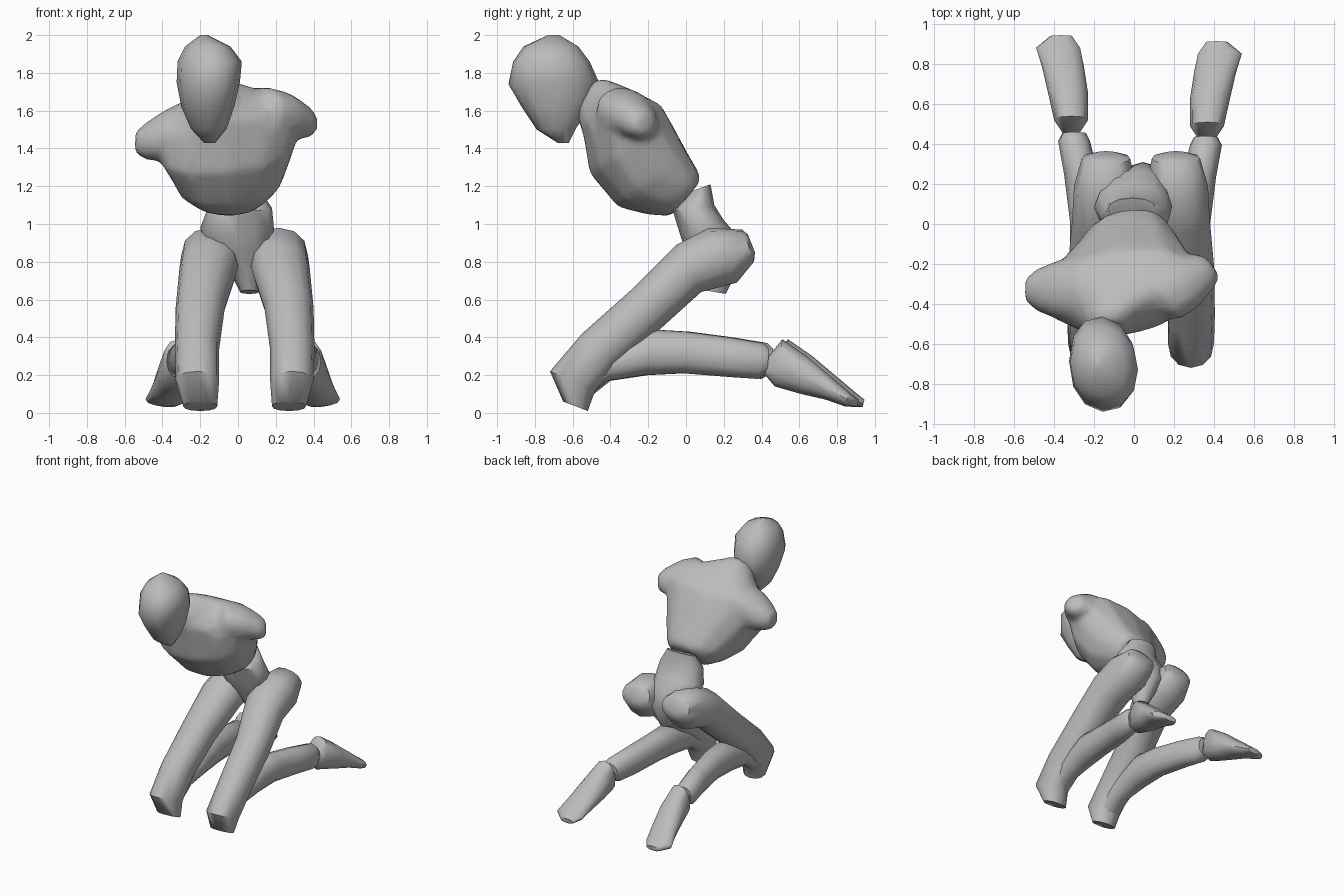
import bpy, bmesh, math
from mathutils import Vector

cube = bpy.data.objects.get("Cube")
if cube:
    bpy.data.objects.remove(cube, do_unlink=True)

GREY = (0.5, 0.5, 0.5, 1)
clay = bpy.data.materials.new("clay grey")
clay.use_nodes = True
clay.diffuse_color = GREY
for node in clay.node_tree.nodes:
    if node.type == 'BSDF_PRINCIPLED':
        node.inputs["Base Color"].default_value = GREY


def loft(name, rings, power=.92, sides=12, angle=50):
    """Skin closed rings given as (centre, side vector, depth vector); low power is boxier."""
    bm = bmesh.new()
    loops = []
    for c, a, b in rings:
        loop = []
        for i in range(sides):
            t = math.tau * i / sides
            u, v = (math.copysign(abs(w) ** power, w) for w in (math.cos(t), math.sin(t)))
            loop.append(bm.verts.new(c + a * u + b * v))
        loops.append(loop)
    for low, high in zip(loops, loops[1:]):
        for i in range(sides):
            j = (i + 1) % sides
            bm.faces.new((low[i], low[j], high[j], high[i]))
    bm.faces.new(loops[0])
    bm.faces.new(loops[-1])
    bmesh.ops.recalc_face_normals(bm, faces=bm.faces)
    mesh = bpy.data.meshes.new(name)
    bm.to_mesh(mesh)
    bm.free()
    mesh.materials.append(clay)
    ob = bpy.data.objects.new(name, mesh)
    bpy.context.collection.objects.link(ob)
    bpy.ops.object.select_all(action='DESELECT')
    ob.select_set(True)
    bpy.context.view_layer.objects.active = ob
    bpy.ops.object.shade_smooth_by_angle(angle=math.radians(angle))
    return ob


def spans(rows, lean=(0, 0), mirror=False, shift=(0, 0)):
    """Rings from rows of x range, first (y, z) edge and opposite (y, z) edge."""
    rings = []
    for x0, x1, y0, z0, y1, z1 in rows:
        if mirror:
            x0, x1 = shift[0] - x1, shift[0] - x0
        c = Vector(((x0 + x1) / 2, (y0 + y1) / 2 + shift[1], (z0 + z1) / 2))
        r = (x1 - x0) / 2
        rings.append((c, Vector((r, r * lean[0], r * lean[1])),
                      Vector((0, (y1 - y0) / 2, (z1 - z0) / 2))))
    return rings


def stub(rows, yaw):
    """Rings of an arm stump, turned about z by yaw."""
    across = Vector((-math.sin(yaw), math.cos(yaw), 0))
    return [(Vector(r[:3]), across * r[3], Vector((0, 0, r[4]))) for r in rows]


# Head, an egg with a narrow chin
loft("head", spans([
    (-.18, -.12, -.68, 1.43, -.62, 1.43),
    (-.25, -.06, -.79, 1.50, -.58, 1.51),
    (-.30, -.02, -.87, 1.62, -.50, 1.62),
    (-.325, .01, -.94, 1.74, -.465, 1.76),
    (-.32, .02, -.915, 1.86, -.51, 1.86),
    (-.28, -.04, -.86, 1.94, -.57, 1.94),
    (-.20, -.16, -.73, 2.0, -.67, 2.0)], lean=(-.1, 0)))

# Ribcage running up into the neck
torso = loft("torso", spans([
    (-.16, .13, -.08, 1.04, .08, 1.23),
    (-.24, .18, -.20, 1.05, .07, 1.27),
    (-.33, .25, -.36, 1.09, 0, 1.39),
    (-.43, .31, -.51, 1.27, -.07, 1.52),
    (-.43, .33, -.54, 1.46, -.13, 1.62),
    (-.30, .18, -.56, 1.53, -.31, 1.72),
    (-.24, 0, -.57, 1.55, -.43, 1.77),
    (-.22, -.03, -.58, 1.59, -.49, 1.76)], lean=(.1, .1)), power=.85)

# Arm stumps
left = loft("left_shoulder", stub([
    (0, -.37, 1.55, .10, .08),
    (.14, -.35, 1.60, .16, .13),
    (.25, -.29, 1.58, .145, .12),
    (.355, -.23, 1.54, .10, .09),
    (.395, -.21, 1.53, .06, .06)], .6))
right = loft("right_shoulder", stub([
    (-.10, -.33, 1.50, .10, .10),
    (-.26, -.31, 1.515, .17, .15),
    (-.38, -.33, 1.475, .15, .135),
    (-.48, -.33, 1.44, .11, .105),
    (-.545, -.33, 1.43, .06, .06)], 0))

# Blend the stumps into the ribcage as one skin
for ob in (left, right, torso):
    ob.select_set(True)
bpy.context.view_layer.objects.active = torso
bpy.ops.object.join()
skin = torso.modifiers.new("skin", 'REMESH')
skin.mode = 'VOXEL'
skin.voxel_size = .02
skin.use_smooth_shade = True
relax = torso.modifiers.new("relax", 'SMOOTH')
relax.factor = .5
relax.iterations = 12
thin = torso.modifiers.new("thin", 'DECIMATE')
thin.ratio = .15

# Waist and pelvis
loft("pelvis", spans([
    (-.13, .11, .02, 1.17, .13, 1.21),
    (-.16, .18, -.07, 1.07, .15, 1.10),
    (-.20, .19, -.03, .94, .20, 1.02),
    (-.17, .18, 0, .85, .27, .94),
    (-.06, .15, .05, .75, .31, .82),
    (.01, .11, .09, .65, .21, .63)]))

# Legs: right side measured, left side mirrored
THIGH = [
    (-.20, -.08, .33, .94, .365, .85),
    (-.26, -.02, .30, .97, .36, .80),
    (-.30, .01, .12, .98, .27, .69),
    (-.31, 0, -.05, .89, .08, .64),
    (-.33, -.07, -.28, .66, -.13, .45),
    (-.335, -.10, -.55, .42, -.36, .25),
    (-.33, -.10, -.72, .22, -.48, .12),
    (-.29, -.11, -.65, .06, -.52, .01)]
SHIN = [
    (-.29, -.13, -.60, .22, -.55, .05),
    (-.30, -.13, -.35, .35, -.40, .17),
    (-.32, -.12, -.15, .44, -.20, .20),
    (-.32, -.14, .02, .43, 0, .21),
    (-.35, -.18, .25, .40, .25, .19),
    (-.38, -.22, .43, .37, .40, .18),
    (-.36, -.24, .46, .34, .45, .21)]
FOOT = [
    (-.35, -.28, .45, .28, .44, .21),
    (-.40, -.23, .54, .39, .50, .14),
    (-.43, -.23, .67, .30, .64, .10),
    (-.46, -.25, .80, .19, .77, .07),
    (-.49, -.27, .895, .11, .87, .035),
    (-.42, -.31, .945, .07, .935, .03)]
for part, rows, shift in (("thigh", THIGH, (.07, 0)), ("shin", SHIN, (.06, -.02)),
                          ("foot", FOOT, (.05, -.03))):
    loft("right_" + part, spans(rows))
    loft("left_" + part, spans(rows, mirror=True, shift=shift))
